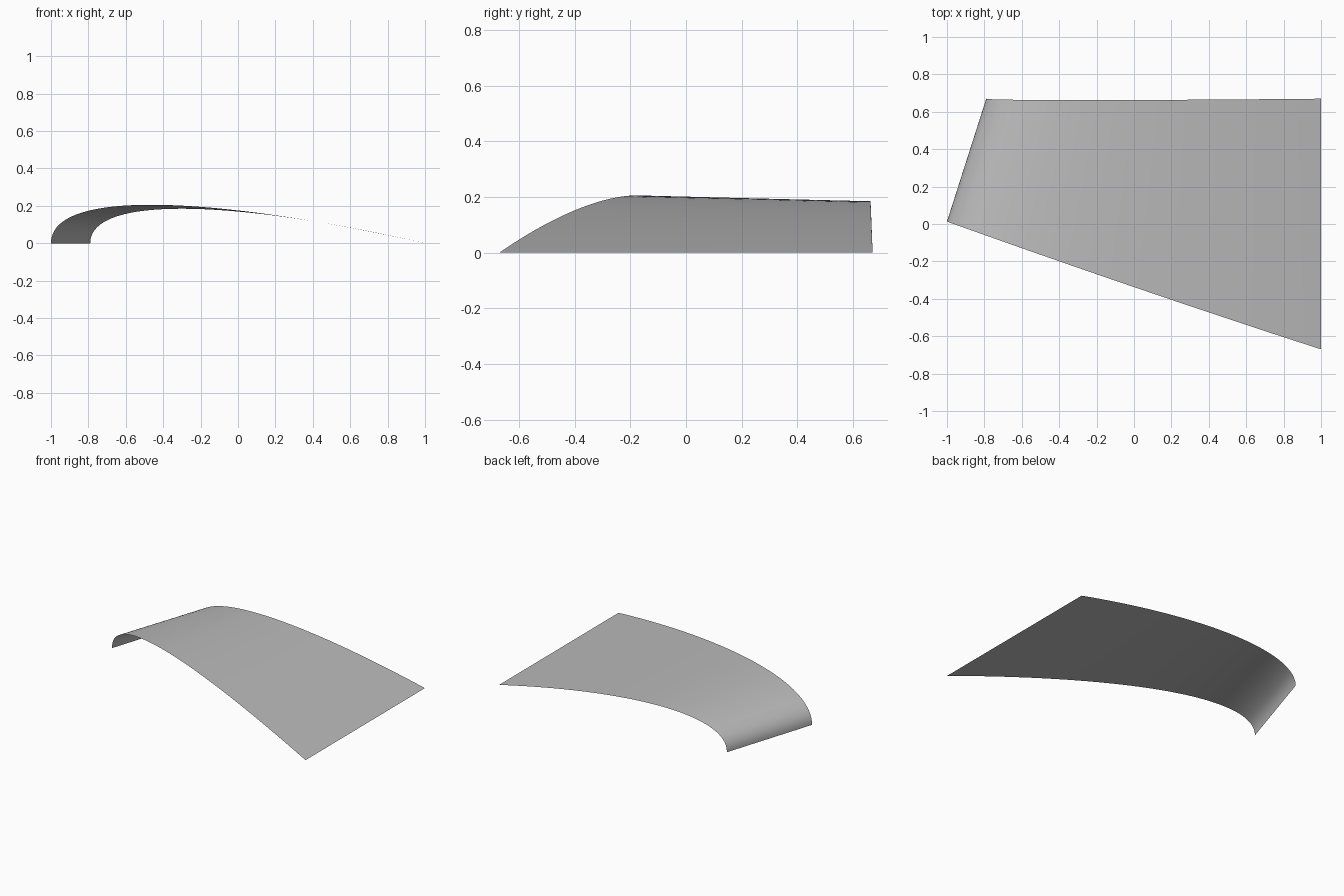
import bpy
import bmesh
from mathutils import Vector

cube = bpy.data.objects.get("Cube")
if cube:
    bpy.data.objects.remove(cube, do_unlink=True)

SPAN, ROWS = 48, 12


def bezier(points, t):
    """Point on a cubic curve."""
    a, b, c, d = (Vector(p) for p in points)
    s = 1 - t
    return a * s**3 + b * (3 * s * s * t) + c * (3 * s * t * t) + d * t**3


# Edge curves of the canopy, from the steep left rim to the low right rim
front_edge = [(-1, 0.013, 0), (-1, 0.013, 0.31), (-0.05, -0.331, 0.236), (1, -0.67, 0)]
back_edge = [(-0.79, 0.67, 0), (-0.79, 0.66, 0.262), (0, 0.66, 0.23), (1, 0.67, 0)]

# Curved sheet lofted between the two edges
bm = bmesh.new()
grid = []
for i in range(SPAN + 1):
    t = i / SPAN
    start, end = bezier(front_edge, t), bezier(back_edge, t)
    grid.append([bm.verts.new(start.lerp(end, j / ROWS)) for j in range(ROWS + 1)])
for near, far in zip(grid, grid[1:]):
    for j in range(ROWS):
        bm.faces.new((near[j], far[j], far[j + 1], near[j + 1]))
mesh = bpy.data.meshes.new("curved_canopy")
bm.to_mesh(mesh)
bm.free()
mesh.shade_smooth()

canopy = bpy.data.objects.new("curved_canopy", mesh)
bpy.context.collection.objects.link(canopy)

# Plain grey finish
grey = bpy.data.materials.new("plain_grey")
grey.use_nodes = True
colour = (0.5, 0.5, 0.5, 1)
grey.diffuse_color = colour
grey.node_tree.nodes["Principled BSDF"].inputs["Base Color"].default_value = colour
mesh.materials.append(grey)
